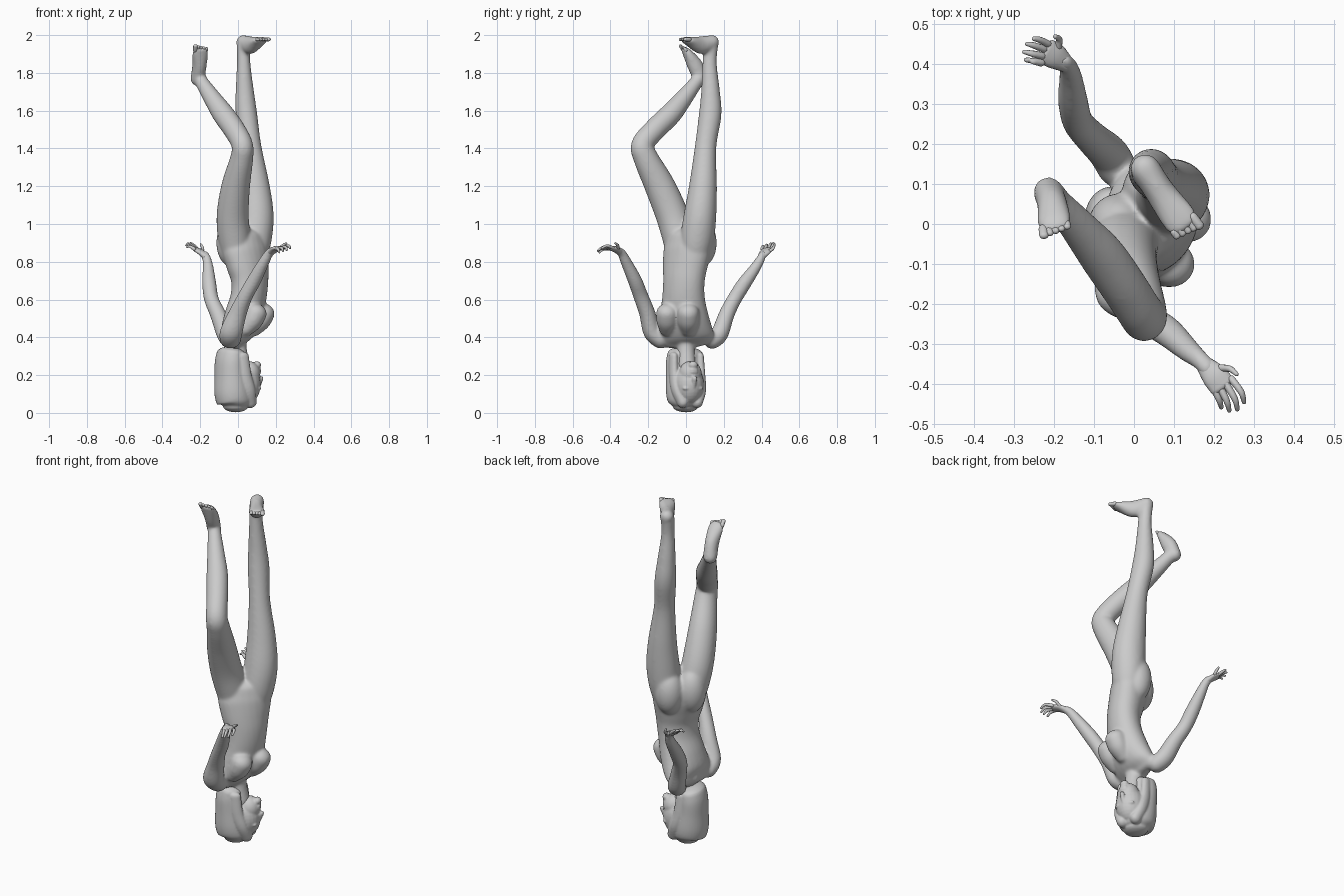
import bpy, bmesh, math
from mathutils import Vector, Matrix

grey = bpy.data.materials.new("clay_grey")
grey.diffuse_color = (0.6, 0.6, 0.6, 1)


def spline(pts, steps):
    """Smooth interpolation of equal-length tuples."""
    out, n = [], len(pts)
    for i in range(n - 1):
        p0, p1, p2, p3 = (pts[max(i - 1, 0)], pts[i], pts[i + 1], pts[min(i + 2, n - 1)])
        for s in range(steps):
            t = s / steps
            out.append([0.5 * (2 * b + (c - a) * t + (2 * a - 5 * b + 4 * c - d) * t * t
                               + (3 * b - a - 3 * c + d) * t ** 3)
                        for a, b, c, d in zip(p0, p1, p2, p3)])
    return out + [list(pts[-1])]


def loft(bm, pts, yaw=0, sides=24, steps=6, bulge=1):
    """Round-ended tube; each point is x, y, z, half width, half depth[, width yaw]."""
    pts = [tuple(p) if len(p) == 6 else tuple(p) + (yaw,) for p in pts]
    rows = spline(pts, steps)
    n = len(rows)
    cents = [Vector(r[:3]) for r in rows]
    rings = []
    for i, r in enumerate(rows):
        tan = (cents[min(i + 1, n - 1)] - cents[max(i - 1, 0)]).normalized()
        ang = math.radians(r[5])
        lat = Vector((math.cos(ang), math.sin(ang), 0))
        lat = (lat - tan * lat.dot(tan)).normalized()
        dep = tan.cross(lat)
        caps = [(0, 1)]
        cap = min(r[3], r[4]) * bulge
        if i == 0:
            caps = [(-math.cos(a) * cap, math.sin(a)) for a in (0.15, 0.5, 0.85, 1.2, 1.57)]
        elif i == n - 1:
            caps = [(math.cos(a) * cap, math.sin(a)) for a in (1.57, 1.2, 0.85, 0.5, 0.15)]
        for off, k in caps:
            ring = []
            for j in range(sides):
                a = math.tau * j / sides
                ring.append(bm.verts.new(cents[i] + tan * off + lat * (r[3] * k * math.cos(a))
                                         + dep * (r[4] * k * math.sin(a))))
            rings.append(ring)
    for a, b in zip(rings, rings[1:]):
        for j in range(sides):
            k = (j + 1) % sides
            bm.faces.new((a[j], a[k], b[k], b[j]))
    bm.faces.new(rings[0][::-1])
    bm.faces.new(rings[-1])


def ball(bm, loc, size, yaw=0):
    m = Matrix.Translation(loc) @ Matrix.Rotation(math.radians(yaw), 4, 'Z') @ Matrix.Diagonal((*size, 1))
    bmesh.ops.create_uvsphere(bm, u_segments=24, v_segments=16, radius=1, matrix=m)


def finish(name, bm, voxel=0, smooth=0):
    bmesh.ops.recalc_face_normals(bm, faces=bm.faces)
    for f in bm.faces:
        f.smooth = True
    me = bpy.data.meshes.new(name)
    bm.to_mesh(me)
    bm.free()
    me.materials.append(grey)
    ob = bpy.data.objects.new(name, me)
    bpy.context.collection.objects.link(ob)
    if voxel:
        r = ob.modifiers.new("blend", 'REMESH')
        r.mode, r.voxel_size, r.use_smooth_shade = 'VOXEL', voxel, True
        s = ob.modifiers.new("soften", 'SMOOTH')
        s.factor, s.iterations = 0.5, smooth
    return ob


# Body: torso, limbs and feet blended into one skin
body = bmesh.new()
loft(body, [(0.035, 0.008, 0.92, 0.122, 0.09, 45), (0.039, 0.006, 0.86, 0.144, 0.1, 46),
            (0.051, -0.004, 0.78, 0.133, 0.096, 50), (0.062, -0.011, 0.70, 0.118, 0.09, 57),
            (0.055, -0.013, 0.61, 0.117, 0.091, 66), (0.028, -0.01, 0.51, 0.134, 0.097, 74),
            (-0.005, -0.004, 0.43, 0.15, 0.085, 80), (-0.025, 0.002, 0.383, 0.152, 0.055, 84)], bulge=0.7)
# Neck
loft(body, [(-0.015, 0, 0.40, 0.07, 0.06), (0.0, 0, 0.345, 0.046, 0.046),
            (0.02, 0.003, 0.25, 0.045, 0.05)])
# Chest, sloping from the collar
for x, y in ((0.092, -0.1), (0.134, 0.012)):
    loft(body, [(x - 0.05, y, 0.44, 0.042, 0.038), (x - 0.016, y, 0.485, 0.057, 0.053),
                (x + 0.004, y, 0.53, 0.058, 0.058)], 80, bulge=0.85)
# Seat
for x, y in ((0.048, 0.086), (-0.038, 0.0)):
    ball(body, (x, y, 0.90), (0.078, 0.076, 0.125), 45)
# Straight leg and foot
loft(body, [(0.07, 0.025, 0.74, 0.055, 0.055), (0.08, 0.045, 0.83, 0.076, 0.076),
            (0.091, 0.06, 0.93, 0.089, 0.089),
            (0.098, 0.075, 1.05, 0.091, 0.086), (0.09, 0.09, 1.2, 0.078, 0.074),
            (0.067, 0.104, 1.41, 0.057, 0.057), (0.045, 0.128, 1.58, 0.057, 0.06),
            (0.036, 0.13, 1.70, 0.049, 0.05), (0.03, 0.125, 1.85, 0.036, 0.038),
            (0.028, 0.13, 1.94, 0.036, 0.04)])
loft(body, [(0.028, 0.138, 1.963, 0.038, 0.038), (0.065, 0.08, 1.947, 0.038, 0.048),
            (0.11, 0.018, 1.968, 0.045, 0.025), (0.125, -0.002, 1.976, 0.041, 0.016)], 40)
# Bent leg and foot
loft(body, [(0.015, -0.02, 0.74, 0.055, 0.055), (-0.004, -0.028, 0.83, 0.074, 0.074),
            (-0.02, -0.04, 0.93, 0.086, 0.086),
            (-0.028, -0.075, 1.05, 0.085, 0.087), (-0.012, -0.138, 1.2, 0.076, 0.081),
            (0.02, -0.213, 1.35, 0.061, 0.066), (0.022, -0.23, 1.42, 0.057, 0.06),
            (-0.02, -0.165, 1.50, 0.058, 0.059), (-0.077, -0.083, 1.58, 0.058, 0.058),
            (-0.132, -0.016, 1.66, 0.048, 0.048), (-0.188, 0.05, 1.745, 0.037, 0.037),
            (-0.205, 0.072, 1.775, 0.036, 0.036)])
loft(body, [(-0.214, 0.08, 1.768, 0.038, 0.038), (-0.204, 0.048, 1.84, 0.038, 0.042),
            (-0.199, 0.008, 1.903, 0.043, 0.026), (-0.196, -0.008, 1.922, 0.039, 0.017)], 12)
# Arms
loft(body, [(-0.04, -0.135, 0.388, 0.057, 0.048), (-0.035, -0.178, 0.43, 0.06, 0.049),
            (0.0, -0.206, 0.53, 0.048, 0.043), (0.04, -0.24, 0.62, 0.039, 0.04),
            (0.085, -0.27, 0.70, 0.038, 0.038), (0.135, -0.315, 0.795, 0.03, 0.03),
            (0.165, -0.34, 0.845, 0.024, 0.024), (0.185, -0.36, 0.86, 0.025, 0.02)])
loft(body, [(-0.042, 0.14, 0.386, 0.05, 0.048), (-0.065, 0.178, 0.42, 0.05, 0.047),
            (-0.105, 0.215, 0.52, 0.043, 0.042), (-0.14, 0.255, 0.60, 0.039, 0.039),
            (-0.152, 0.305, 0.68, 0.038, 0.038), (-0.158, 0.365, 0.765, 0.03, 0.03),
            (-0.165, 0.395, 0.815, 0.024, 0.024), (-0.178, 0.407, 0.838, 0.024, 0.02)])
finish("body", body, 0.0065, 20)

# Toes: a fan across the front of each foot, big toe first
toes = bmesh.new()
for base, lat, fwd in (((0.124, -0.002, 1.977), (0.77, 0.64, 0), (0.6, -0.8, 0)),
                       ((-0.197, -0.006, 1.92), (-0.98, -0.2, 0), (0.05, -0.6, 0.8))):
    for i in range(5):
        p = Vector(base) + Vector(lat) * (2 - i) * 0.015
        q = p + Vector(fwd) * (0.027 - 0.004 * i)
        r = 0.012 if i == 0 else 0.0095
        loft(toes, [(*p, r, r), (*q, r, r * 0.8)], sides=10, steps=2)
finish("toes", toes)

# Hands: palm plus tapering fingers from knuckle to tip
hands = {
    "near_hand": ([(0.175, -0.35, 0.852, 0.022, 0.018), (0.2, -0.378, 0.868, 0.032, 0.015),
                   (0.22, -0.403, 0.872, 0.033, 0.012)], 40,
                  [((0.244, -0.388, 0.874), (0.268, -0.42, 0.885), (0.275, -0.445, 0.872)),
                   ((0.23, -0.4, 0.874), (0.252, -0.437, 0.878), (0.258, -0.463, 0.862)),
                   ((0.216, -0.41, 0.872), (0.232, -0.443, 0.873), (0.238, -0.466, 0.858)),
                   ((0.202, -0.415, 0.87), (0.213, -0.44, 0.866), (0.218, -0.458, 0.85)),
                   ((0.215, -0.36, 0.868), (0.24, -0.362, 0.888), (0.256, -0.375, 0.898))]),
    "far_hand": ([(-0.17, 0.4, 0.828, 0.022, 0.018), (-0.195, 0.418, 0.85, 0.032, 0.015),
                  (-0.218, 0.43, 0.863, 0.033, 0.012)], 60,
                 [((-0.232, 0.403, 0.868), (-0.255, 0.408, 0.882), (-0.27, 0.41, 0.878)),
                  ((-0.23, 0.42, 0.87), (-0.256, 0.426, 0.887), (-0.274, 0.43, 0.888)),
                  ((-0.225, 0.437, 0.87), (-0.25, 0.446, 0.89), (-0.267, 0.45, 0.897)),
                  ((-0.215, 0.45, 0.868), (-0.235, 0.46, 0.888), (-0.25, 0.463, 0.9)),
                  ((-0.19, 0.44, 0.855), (-0.187, 0.462, 0.872), (-0.197, 0.468, 0.893))]),
}
for name, (palm, yaw, fingers) in hands.items():
    bm = bmesh.new()
    loft(bm, palm, yaw, 16)
    for f in fingers:
        loft(bm, [(*p, r, r) for p, r in zip(f, (0.0095, 0.008, 0.0055))], sides=10, steps=3)
    finish(name, bm)

# Head: face and hair blended together, turned slightly to the side
TURN = 20
side = Matrix.Rotation(math.radians(TURN), 3, 'Z')


def facial(fwd, across, z):
    v = side @ Vector((fwd, across, 0))
    return (v.x, v.y + 0.002, z)


head = bmesh.new()
# Face: skull, jaw, chin, nose, lips and brows
ball(head, facial(0.038, 0, 0.15), (0.085, 0.08, 0.108), TURN)
ball(head, facial(0.062, 0, 0.208), (0.06, 0.06, 0.066), TURN)
ball(head, facial(0.106, 0, 0.253), (0.022, 0.025, 0.021), TURN)
loft(head, [(*facial(0.116, 0, 0.14), 0.01, 0.01), (*facial(0.13, 0, 0.182), 0.014, 0.013)], TURN + 90, 12)
for z in (0.216, 0.228):
    ball(head, facial(0.116, 0, z), (0.011, 0.024, 0.008), TURN)
for s in (-1, 1):
    ball(head, facial(0.102, s * 0.032, 0.13), (0.014, 0.026, 0.011), TURN)
# Hair: rounded bob around the crown, back and sides, with locks framing the face
loft(head, [(-0.013, -0.002, 0.034, 0.068, 0.066), (-0.014, -0.002, 0.06, 0.092, 0.095),
            (-0.026, -0.004, 0.11, 0.102, 0.099), (-0.036, -0.006, 0.2, 0.102, 0.087),
            (-0.04, -0.006, 0.27, 0.102, 0.08), (-0.036, -0.004, 0.315, 0.096, 0.073)],
     TURN + 90, 40, bulge=0.47)
for s in (-1, 1):
    loft(head, [(*facial(0.055, s * 0.04, 0.055), 0.035, 0.03), (*facial(0.036, s * 0.068, 0.12), 0.036, 0.027),
                (*facial(0.012, s * 0.075, 0.2), 0.036, 0.024), (*facial(0.0, s * 0.073, 0.3), 0.034, 0.022)],
         TURN, 16)
finish("head", head, 0.005, 5)
